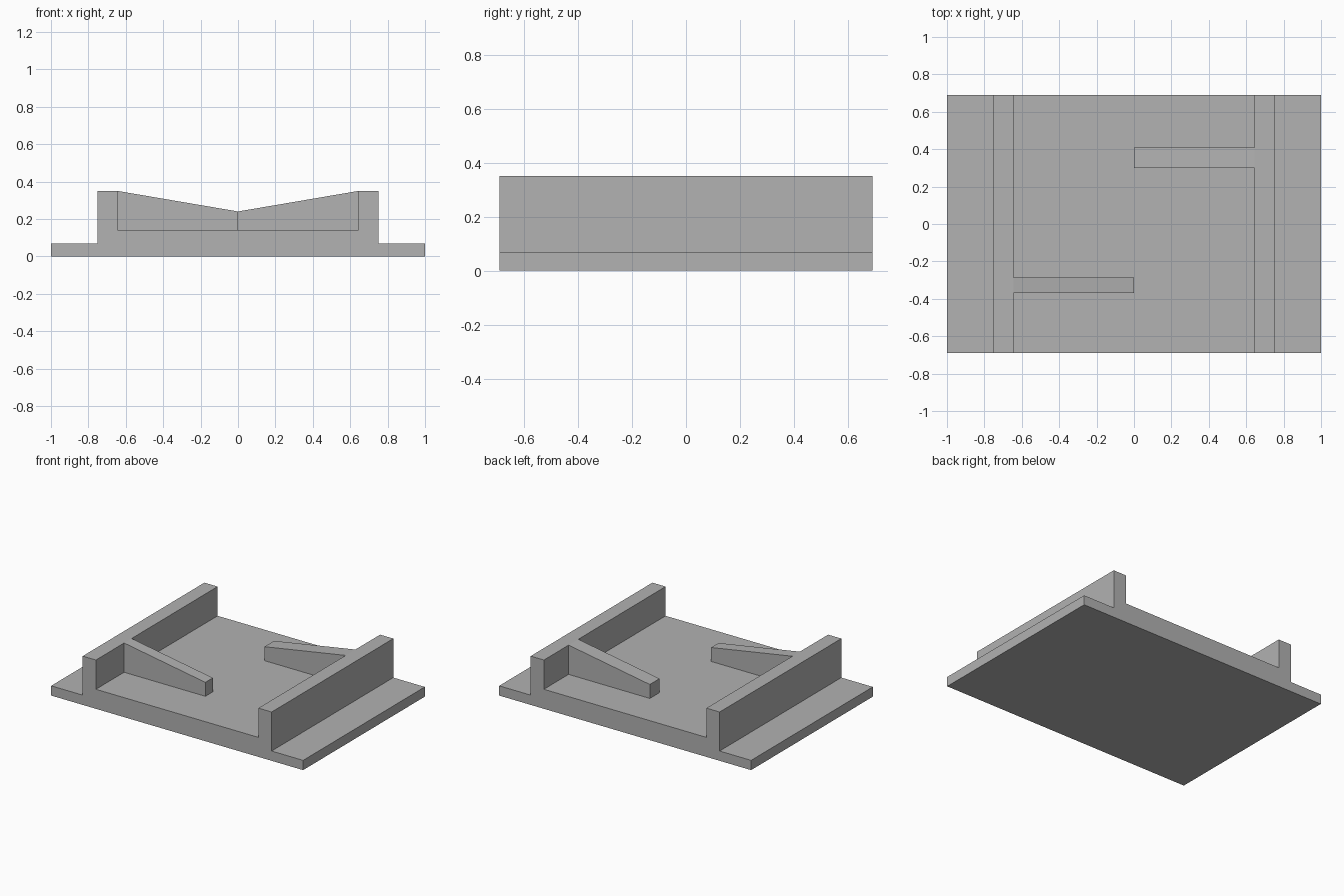
import bpy
import bmesh

cube = bpy.data.objects.get("Cube")
if cube:
    bpy.data.objects.remove(cube, do_unlink=True)

# One plain grey for the whole part
GREY = (0.445, 0.445, 0.445, 1)
grey = bpy.data.materials.new("plain grey")
grey.use_nodes = True
grey.diffuse_color = GREY
grey.node_tree.nodes["Principled BSDF"].inputs["Base Color"].default_value = GREY

# Main dimensions
HALF_WIDTH, HALF_DEPTH = 1.0, 0.69
FLANGE_TOP, FLOOR_TOP, RAIL_TOP = 0.07, 0.14, 0.35
RAIL_IN, RAIL_OUT = 0.645, 0.75
FIN_TIP_TOP = 0.24


def extrude_profile(name, profile, y0, y1):
    """Extrude an (x, z) outline along y into a flat-shaded solid."""
    bm = bmesh.new()
    face = bm.faces.new([bm.verts.new((x, y0, z)) for x, z in profile])
    result = bmesh.ops.extrude_face_region(bm, geom=[face])
    verts = [v for v in result["geom"] if isinstance(v, bmesh.types.BMVert)]
    bmesh.ops.translate(bm, verts=verts, vec=(0, y1 - y0, 0))
    bmesh.ops.recalc_face_normals(bm, faces=bm.faces)
    mesh = bpy.data.meshes.new(name)
    bm.to_mesh(mesh)
    bm.free()
    mesh.materials.append(grey)
    obj = bpy.data.objects.new(name, mesh)
    bpy.context.collection.objects.link(obj)
    return obj


# Base plate with side flanges, two rails and the raised floor between them
half = [
    (HALF_WIDTH, 0), (HALF_WIDTH, FLANGE_TOP),
    (RAIL_OUT, FLANGE_TOP), (RAIL_OUT, RAIL_TOP),
    (RAIL_IN, RAIL_TOP), (RAIL_IN, FLOOR_TOP),
]
mirrored = [(-x, z) for x, z in reversed(half)]
extrude_profile("base_with_rails", half + mirrored, -HALF_DEPTH, HALF_DEPTH)

# Sloping fins reaching from each rail to the centre line
for name, side, y0, y1 in (
    ("right_fin", -1, -0.37, -0.285),
    ("left_fin", 1, 0.30, 0.41),
):
    fin = [(0, FLOOR_TOP), (side * RAIL_IN, FLOOR_TOP),
           (side * RAIL_IN, RAIL_TOP), (0, FIN_TIP_TOP)]
    extrude_profile(name, fin, y0, y1)
